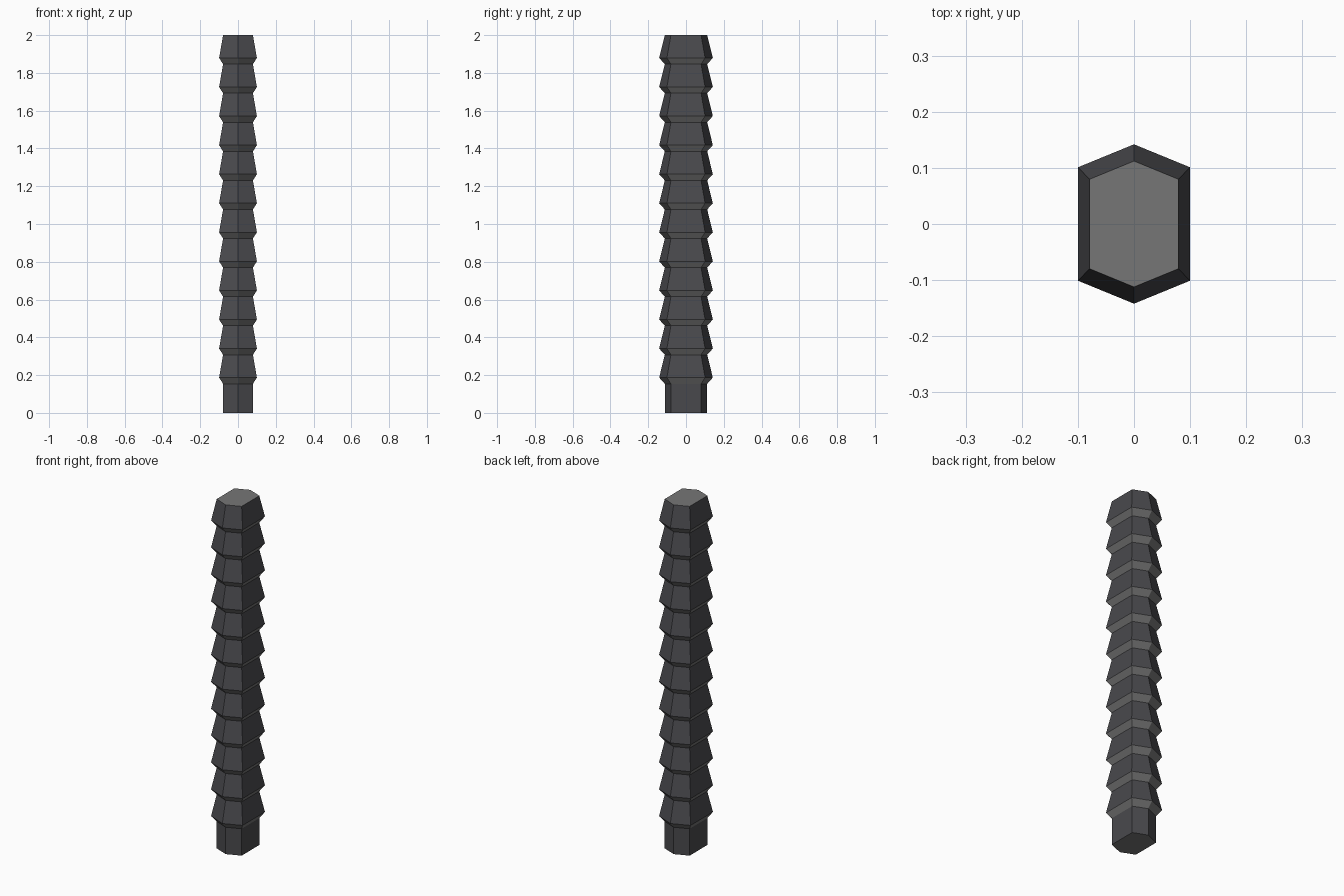
import bpy, bmesh

if "Cube" in bpy.data.objects:
    bpy.data.objects.remove(bpy.data.objects["Cube"])

SEGMENTS = 12
STEP = 2.0 / (SEGMENTS + 1)
LIP = 0.033          # height of the flared underside


def material(name, rgb):
    m = bpy.data.materials.new(name)
    m.diffuse_color = (*rgb, 1)
    m.use_nodes = True
    m.node_tree.nodes["Principled BSDF"].inputs["Base Color"].default_value = m.diffuse_color
    return m


def ring(bm, scale, z):
    # elongated hexagon cross-section
    outline = [(0, -.142), (.1, -.101), (.1, .101), (0, .142), (-.1, .101), (-.1, -.101)]
    return [bm.verts.new((x * scale, y * scale, z)) for x, y in outline]


bm = bmesh.new()
# straight foot, then stacked flared segments
rings = [ring(bm, .79, 0), ring(bm, .79, STEP)]
for i in range(1, SEGMENTS + 1):
    rings.append(ring(bm, 1, i * STEP + LIP))
    rings.append(ring(bm, .79, (i + 1) * STEP))
for a, b in zip(rings, rings[1:]):
    for k in range(6):
        n = (k + 1) % 6
        bm.faces.new((a[k], a[n], b[n], b[k]))
bm.faces.new(rings[0][::-1])
bm.faces.new(rings[-1])
bm.normal_update()

# lighter colour on the end caps and on the undersides of the flares
for f in bm.faces:
    f.material_index = int(abs(f.normal.z) > .9 or f.normal.z < -.1)

mesh = bpy.data.meshes.new("segmented_column")
bm.to_mesh(mesh)
bm.free()
mesh.materials.append(material("dark blue grey", (.066, .066, .073)))
mesh.materials.append(material("mid grey", (.18, .18, .18)))
bpy.context.collection.objects.link(bpy.data.objects.new("segmented_column", mesh))
